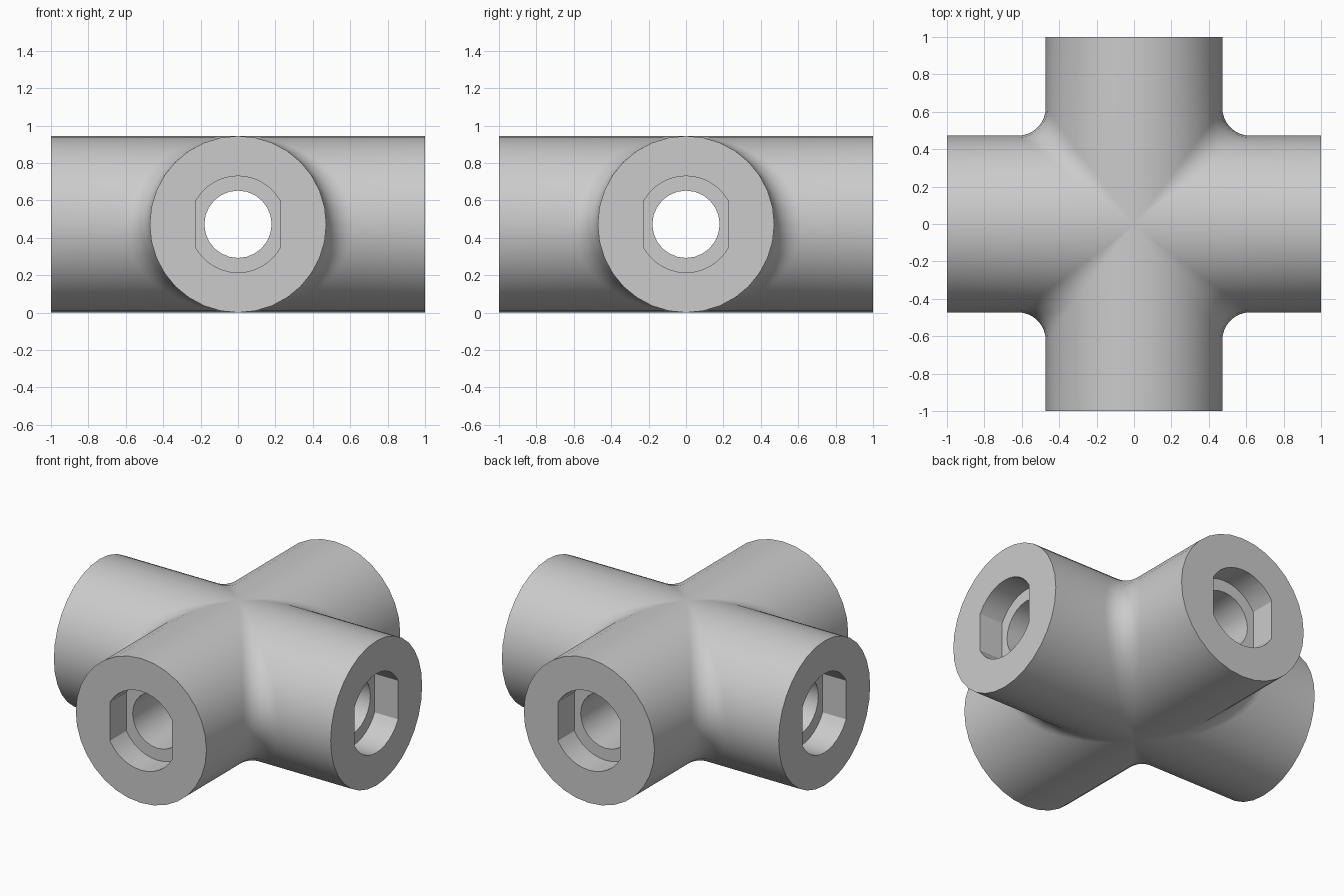
import bpy, bmesh, math
from mathutils import Vector, Matrix

cube = bpy.data.objects.get("Cube")
if cube:
    bpy.data.objects.remove(cube, do_unlink=True)

R = 0.472            # arm radius
FILLET = 0.15        # fillet radius between arms
BORE = 0.18          # through hole radius
RECESS_R, RECESS_FLAT, RECESS_DEPTH = 0.258, 0.225, 0.17
STEPS, ARC = 16, 8   # half-circle segments, fillet segments

grey = bpy.data.materials.new("plain grey")
grey.use_nodes = True
colour = (0.6, 0.6, 0.6, 1)
grey.diffuse_color = colour
grey.node_tree.nodes["Principled BSDF"].inputs["Base Color"].default_value = colour


def make_object(name, bm):
    bmesh.ops.recalc_face_normals(bm, faces=bm.faces)
    mesh = bpy.data.meshes.new(name)
    bm.to_mesh(mesh)
    bm.free()
    mesh.materials.append(grey)
    obj = bpy.data.objects.new(name, mesh)
    bpy.context.collection.objects.link(obj)
    return obj


def section(t):
    """Line along the skin from the +y arm end, round the fillet, to the +x arm end."""
    c, s, big = math.cos(t), math.sin(t), R + FILLET
    centre = Vector((big * c, big * c, big * s))
    d1, d2 = Vector((-c, 0, -s)), Vector((0, -c, -s))
    angle = d1.angle(d2)
    pts = [Vector((R * c, 1, R * s))]
    for i in range(ARC + 1):
        k = i / ARC
        if angle < 1e-4:
            d = d1
        else:
            d = (d1 * math.sin((1 - k) * angle) + d2 * math.sin(k * angle)) / math.sin(angle)
        pts.append(centre + d * FILLET)
    pts.append(Vector((1, R * c, R * s)))
    return pts


# Four-way body: one filleted quarter turned four times, then capped
bm = bmesh.new()
for q in range(4):
    turn = Matrix.Rotation(q * math.pi / 2, 3, 'Z')
    rows = [[bm.verts.new(turn @ p) for p in section(math.pi * (j / STEPS - 0.5))]
            for j in range(STEPS + 1)]
    for a, b in zip(rows, rows[1:]):
        for i in range(len(a) - 1):
            bm.faces.new((a[i], a[i + 1], b[i + 1], b[i]))
bmesh.ops.remove_doubles(bm, verts=bm.verts, dist=1e-4)
bmesh.ops.holes_fill(bm, edges=[e for e in bm.edges if e.is_boundary], sides=0)
bmesh.ops.translate(bm, verts=bm.verts, vec=(0, 0, R))
body = make_object("cross_pipe_body", bm)


def prism(name, outline, start, end, turn):
    """Extrude an (across, up) outline along an arm direction."""
    bm = bmesh.new()
    m = Matrix.Translation((0, 0, R)) @ Matrix.Rotation(turn, 4, 'Z')
    rings = [[bm.verts.new(m @ Vector((u, y, v))) for u, v in outline] for y in (start, end)]
    n = len(outline)
    for i in range(n):
        k = (i + 1) % n
        bm.faces.new((rings[0][i], rings[0][k], rings[1][k], rings[1][i]))
    for ring in rings:
        bm.faces.new(ring)
    obj = make_object(name, bm)
    obj.hide_render = True
    return obj


# Outlines: round bore, and a circle with two flat sides
bore = [(BORE * math.cos(i * math.tau / 24), BORE * math.sin(i * math.tau / 24)) for i in range(24)]
flat = math.acos(RECESS_FLAT / RECESS_R)
recess = []
for base in (0, math.pi):
    for i in range(13):
        a = base + flat + (math.pi - 2 * flat) * i / 12
        recess.append((RECESS_R * math.cos(a), RECESS_R * math.sin(a)))

cutters = [prism("bore_cutter", bore, -1.2, 1.2, k * math.pi / 2) for k in range(2)]
cutters += [prism("recess_cutter", recess, 1 - RECESS_DEPTH, 1.2, k * math.pi / 2) for k in range(4)]

# Cut the bores and end recesses
bpy.ops.object.select_all(action='DESELECT')
bpy.context.view_layer.objects.active = body
body.select_set(True)
for cutter in cutters:
    mod = body.modifiers.new("cut", 'BOOLEAN')
    mod.operation = 'DIFFERENCE'
    mod.solver = 'EXACT'
    mod.object = cutter
    bpy.ops.object.modifier_apply(modifier=mod.name)
for cutter in cutters:
    bpy.data.objects.remove(cutter, do_unlink=True)

bpy.ops.object.shade_smooth_by_angle(angle=math.radians(30))
